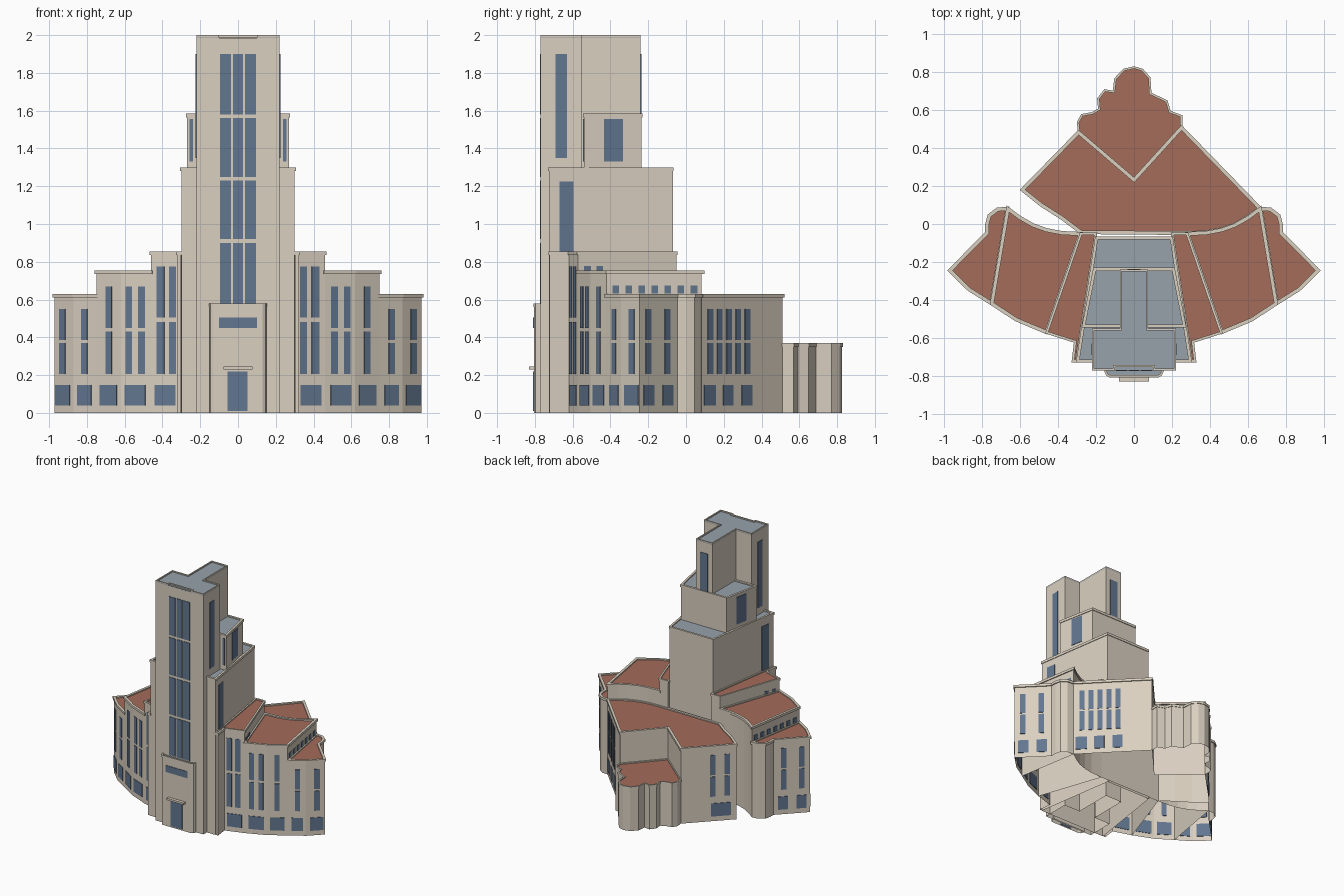
import bpy, bmesh
from mathutils import Vector

if "Cube" in bpy.data.objects:
    bpy.data.objects.remove(bpy.data.objects["Cube"], do_unlink=True)


def material(name, rgb):
    m = bpy.data.materials.new(name)
    m.use_nodes = True
    m.diffuse_color = (*rgb, 1)
    m.node_tree.nodes["Principled BSDF"].inputs["Base Color"].default_value = (*rgb, 1)
    return m


STONE = material("cream stone", (0.70, 0.63, 0.53))
TILE = material("red roof", (0.37, 0.15, 0.105))
SLATE = material("grey roof", (0.31, 0.36, 0.41))
GLASS = material("blue glass", (0.125, 0.185, 0.28))


def finish(bm, name, mat):
    mesh = bpy.data.meshes.new(name)
    bm.to_mesh(mesh)
    bm.free()
    mesh.materials.append(mat)
    ob = bpy.data.objects.new(name, mesh)
    bpy.context.collection.objects.link(ob)
    return ob


def ccw(pts):
    area = sum(a[0] * b[1] - b[0] * a[1] for a, b in zip(pts, pts[1:] + pts[:1]))
    return pts if area > 0 else pts[::-1]


def flip(pts, s):
    return [(x * s, y) for x, y in pts]


def offset(pts, d):
    """Grow a counter-clockwise outline by d with limited mitres."""
    out = []
    for i, p in enumerate(pts):
        p = Vector(p)
        e0 = (p - Vector(pts[i - 1])).normalized()
        e1 = (Vector(pts[(i + 1) % len(pts)]) - p).normalized()
        n0, n1 = Vector((e0.y, -e0.x)), Vector((e1.y, -e1.x))
        out.append(p + (n0 + n1) * d / max(1 + n0.dot(n1), 0.4))
    return out


def prism(name, pts, z0, z1, mat, bottom=False):
    pts = ccw(pts)
    bm = bmesh.new()
    lo = [bm.verts.new((p[0], p[1], z0)) for p in pts]
    hi = [bm.verts.new((p[0], p[1], z1)) for p in pts]
    for i in range(len(pts)):
        j = (i + 1) % len(pts)
        bm.faces.new((lo[i], lo[j], hi[j], hi[i]))
    bm.faces.new(hi)
    if bottom:
        bm.faces.new(lo[::-1])
    return finish(bm, name, mat)


def cornice(name, pts, z0, z1, out, inner):
    pts = ccw(pts)
    loops = [(offset(pts, out), z0), (offset(pts, out), z1),
             (offset(pts, -inner), z1), (offset(pts, -inner), z0)]
    bm = bmesh.new()
    rows = [[bm.verts.new((p[0], p[1], z)) for p in ring] for ring, z in loops]
    for k in range(4):
        a, b = rows[k], rows[(k + 1) % 4]
        for i in range(len(pts)):
            j = (i + 1) % len(pts)
            bm.faces.new((a[i], a[j], b[j], b[i]))
    return finish(bm, name, STONE)


def block(name, pts, top, roof, out=0.008, inner=0.012, base=0.0, rim=None):
    """Open-bottomed walls, a sunken roof sheet and a cornice."""
    prism(name + "_walls", pts, base, top - 0.014, STONE)
    prism(name + "_roof", pts, top - 0.0135, top - 0.009, roof)
    cornice(name + "_cornice", rim or pts, top - 0.02, top, out, inner)


def windows(name, a, b, axis, spans, rows):
    """Thin glass plates on wall a-b, placed by their x (0) or y (1) range."""
    a, b = Vector(a), Vector(b)
    d = (b - a).normalized()
    n = Vector((d.y, -d.x)) * 0.004
    bm = bmesh.new()
    for u0, u1 in spans:
        p, q = (a + (b - a) * ((u - a[axis]) / (b[axis] - a[axis])) for u in (u0, u1))
        for z0, z1 in rows:
            quad = (p - n, q - n, q + n, p + n)
            lo = [bm.verts.new((*c, z0)) for c in quad]
            hi = [bm.verts.new((*c, z1)) for c in quad]
            bm.faces.new(lo)
            bm.faces.new(hi)
            for i in range(4):
                j = (i + 1) % 4
                bm.faces.new((lo[i], lo[j], hi[j], hi[i]))
    bmesh.ops.recalc_face_normals(bm, faces=bm.faces)
    return finish(bm, name, GLASS)


def rect(x0, x1, y0, y1):
    return [(x0, y0), (x1, y0), (x1, y1), (x0, y1)]


# Central tower: tall T, shoulder tier and broad tier
back_edge = [(0.22, -0.55), (0.075, -0.55), (0.075, -0.24),
             (-0.075, -0.24), (-0.075, -0.55), (-0.22, -0.55)]
tee = [(-0.22, -0.77), (0.22, -0.77)] + back_edge
notch = [(-0.1, -0.77), (-0.1, -0.752), (0.1, -0.752), (0.1, -0.77)]
block("tower", tee, 2.0, SLATE, 0, 0.01, rim=tee[:1] + notch + tee[1:])
shoulder = [(0.27, -0.54), (0.21, -0.235)]
block("shoulder_tier", shoulder + flip(shoulder, -1)[::-1], 1.585, SLATE, 0.005, base=1.2)
broad = [(0.3, -0.725), (0.2, -0.07)]
block("broad_tier", broad + flip(broad, -1)[::-1], 1.3, SLATE, 0.005)
windows("tower_front_windows", (-0.22, -0.77), (0.22, -0.77), 0,
        [(-0.095, -0.037), (-0.026, 0.026), (0.037, 0.095)],
        [(0.58, 0.90), (0.92, 1.23), (1.25, 1.56), (1.58, 1.90)])
windows("tower_back_window", (-0.075, -0.24), (0.075, -0.24), 0, [(-0.035, 0.035)], [(1.35, 1.9)])

# Entrance bay, canopy, door and panel
porch = [(0.152, -0.76), (0.152, -0.78), (0.145, -0.796), (0.13, -0.805)]
block("entrance", porch + flip(porch, -1)[::-1], 0.58, SLATE, 0.002, 0.01)
prism("entrance_canopy", rect(-0.078, 0.078, -0.83, -0.80), 0.23, 0.246, STONE, True)
windows("door", (-0.1, -0.805), (0.1, -0.805), 0, [(-0.055, 0.05)], [(0.01, 0.22)])
windows("entrance_panel", (-0.1, -0.805), (0.1, -0.805), 0, [(-0.1, 0.1)], [(0.45, 0.505)])

# Curved wings, stepping down outwards
front = [(0.31, -0.62), (0.46, -0.572), (0.62, -0.505),
         (0.75, -0.42), (0.87, -0.345), (0.972, -0.245)]
inner = [(0.28, -0.05), (0.38, -0.045), (0.46, -0.03),
         (0.53, -0.005), (0.60, 0.035), (0.665, 0.083)]
bay = [(0.72, 0.078), (0.763, 0.045), (0.775, 0.0), (0.775, -0.045)]
LOW = [(0.04, 0.148)]
OUTER = [(0.205, 0.37), (0.385, 0.55)]
MIDDLE = [(0.205, 0.43), (0.45, 0.67)]
INNER = [(0.205, 0.482), (0.505, 0.775)]
facade = [([(0.327, 0.365), (0.39, 0.43)], INNER, (0.33, 0.44)),
          ([(0.492, 0.528), (0.56, 0.594)], MIDDLE, (0.49, 0.60)),
          ([(0.668, 0.70)], MIDDLE, (0.64, 0.73)),
          ([(0.797, 0.83)], OUTER, (0.775, 0.85)),
          ([(0.913, 0.945)], OUTER, (0.89, 0.965))]

for side, s in (("left", 1), ("right", -1)):
    def wing_windows(name, a, b, axis, spans, rows):
        (a, b) = flip([a, b], s)
        if axis == 0:
            spans = flip(spans, s) if s > 0 else [(-u, -v) for u, v in spans]
        windows(f"{side}_{name}", a, b, axis, spans, rows)

    strip = [(0.2, -0.05), inner[0], front[1], front[0], (0.322, -0.722), (0.302, -0.722)]
    block(f"{side}_inner_wing", flip(strip, s), 0.855, TILE, 0.006, 0.008)
    block(f"{side}_middle_wing", flip(inner + front[3:0:-1], s), 0.755, TILE)
    block(f"{side}_outer_wing", flip(inner[-1:] + bay + front[:2:-1], s), 0.63, TILE)

    # Wing glazing
    for i, (cols, rows, low) in enumerate(facade):
        wing_windows(f"facade_windows_{i}", front[i], front[i + 1], 0, cols, rows)
        wing_windows(f"ground_window_{i}", front[i], front[i + 1], 0, [low], LOW)
    wing_windows("end_windows", front[-1], bay[-1], 1, [(-0.215, -0.185), (-0.115, -0.085)], OUTER)
    wing_windows("end_ground_windows", front[-1], bay[-1], 1, [(-0.225, -0.17), (-0.125, -0.07)], LOW)
    wing_windows("clerestory_windows", inner[-1], front[3], 1,
                 [(-0.39 + 0.069 * k, -0.355 + 0.069 * k) for k in range(7)], [(0.632, 0.675)])
    wing_windows("upper_clerestory_windows", inner[0], front[1], 1,
                 [(-0.54, -0.505), (-0.475, -0.44)], [(0.755, 0.778)])

    # Tower side glazing
    wing_windows("tower_side_window", (0.22, -0.77), (0.22, -0.55), 1, [(-0.69, -0.63)], [(1.35, 1.9)])
    wing_windows("shoulder_side_window", *shoulder, 1, [(-0.435, -0.335)], [(1.33, 1.555)])
    wing_windows("shoulder_front_window", (0.22, -0.54), (0.27, -0.54), 0, [(0.237, 0.257)], [(1.33, 1.555)])
    wing_windows("broad_side_window", *broad, 1, [(-0.67, -0.595)], [(0.84, 1.225)])

# Rear hall with V-shaped back
hall = [(-0.59, 0.18), (-0.49, 0.1), (-0.38, 0.03), (-0.28, -0.045)] + inner + [
    (0.25, 0.51), (0, 0.235), (-0.292, 0.485)]
block("rear_hall", hall, 0.63, TILE)
windows("hall_left_windows", inner[-1], (0.25, 0.51), 1,
        [(0.115 + 0.049 * k, 0.142 + 0.049 * k) for k in range(5)], OUTER)
windows("hall_left_ground_windows", inner[-1], (0.25, 0.51), 1,
        [(0.095, 0.155), (0.195, 0.25), (0.295, 0.35)], LOW)
windows("hall_right_windows", hall[0], hall[-1], 1, [(0.215, 0.245), (0.295, 0.325)], OUTER)
windows("hall_right_ground_window", hall[0], hall[-1], 1, [(0.21, 0.32)], LOW)

# Low scalloped apse at the back
apse = [(0, 0.235), (0.25, 0.51), (0.25, 0.57), (0.19, 0.592), (0.173, 0.648),
        (0.088, 0.688), (0.083, 0.77), (0.045, 0.813), (0, 0.826), (-0.055, 0.813),
        (-0.1, 0.765), (-0.108, 0.698), (-0.155, 0.705), (-0.19, 0.66), (-0.185, 0.605),
        (-0.22, 0.585), (-0.275, 0.575), (-0.297, 0.535), (-0.292, 0.485)]
block("apse", apse, 0.37, TILE, 0.004, 0.008)
